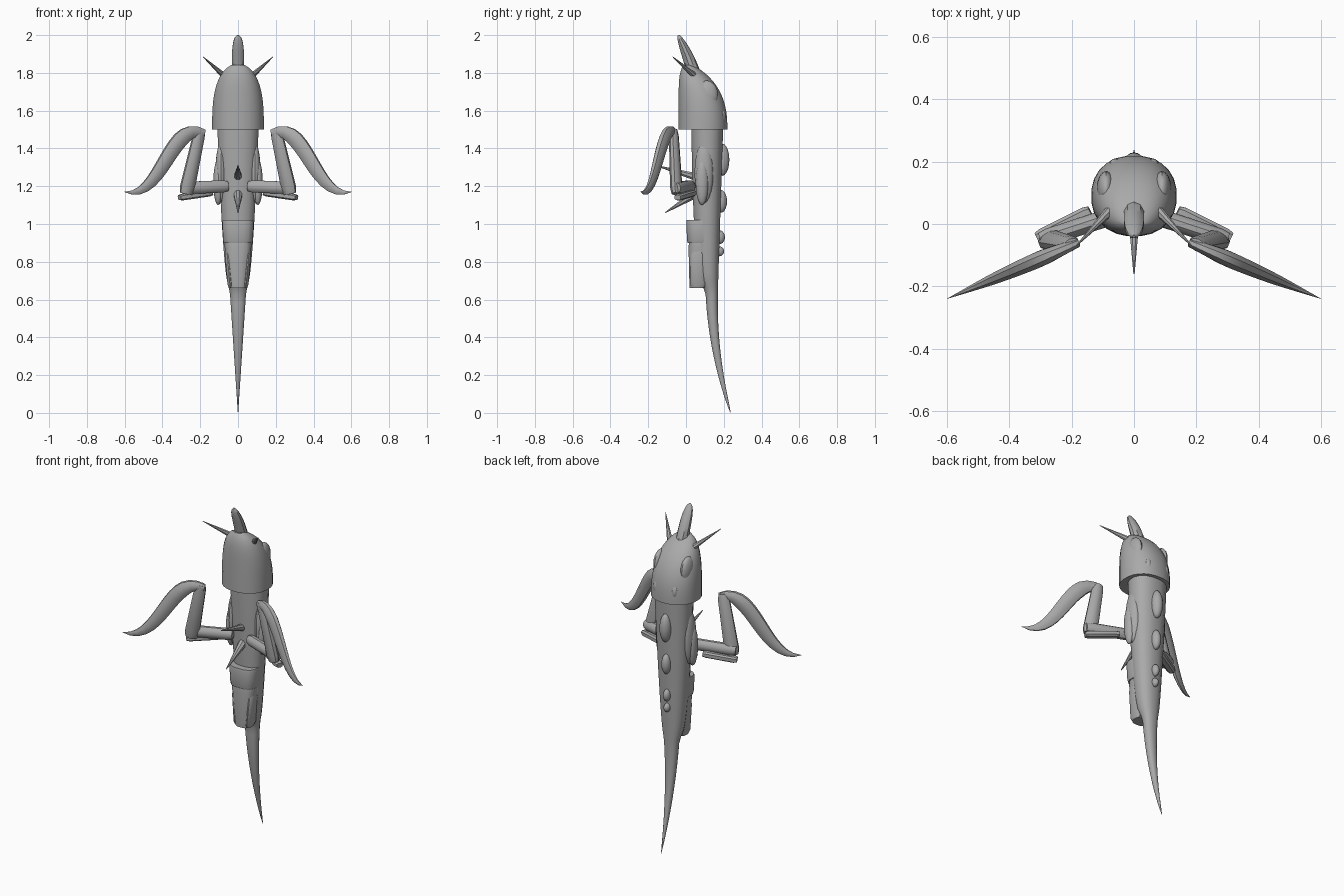
import bpy, bmesh, math
from mathutils import Vector, Matrix
from mathutils.geometry import interpolate_bezier

if "Cube" in bpy.data.objects:
    bpy.data.objects.remove(bpy.data.objects["Cube"], do_unlink=True)

colour = (0.4, 0.4, 0.4, 1)
grey = bpy.data.materials.new("plain grey")
grey.use_nodes = True
grey.diffuse_color = colour
grey.node_tree.nodes["Principled BSDF"].inputs["Base Color"].default_value = colour

parts = []
forward = Vector((0, 1, 0))
sideways = Vector((1, 0, 0))
arm_normal = Vector((.4, .9, 0)).normalized()


def finish(name, bm, mirror):
    bmesh.ops.recalc_face_normals(bm, faces=bm.faces)
    mesh = bpy.data.meshes.new(name)
    bm.to_mesh(mesh)
    bm.free()
    mesh.materials.append(grey)
    part = bpy.data.objects.new(name, mesh)
    bpy.context.collection.objects.link(part)
    if mirror:
        part.modifiers.new("mirror", 'MIRROR')
    parts.append(part)


def loft(name, sections, normal=forward, sides=16, power=2, level=False, mirror=False):
    """Skin sections of (centre, half width, half depth)."""
    bm = bmesh.new()
    rings = []
    for i, (centre, width, depth) in enumerate(sections):
        after = sections[min(i + 1, len(sections) - 1)][0]
        before = sections[max(i - 1, 0)][0]
        along = (after - before).normalized()
        across = sideways if level else normal.cross(along).normalized()
        outward = normal if level else along.cross(across)
        ring = []
        for k in range(sides):
            angle = math.tau * (k + .5) / sides
            c, s = math.cos(angle), math.sin(angle)
            c = math.copysign(abs(c) ** (2 / power), c)
            s = math.copysign(abs(s) ** (2 / power), s)
            ring.append(bm.verts.new(centre + across * width * c + outward * depth * s))
        rings.append(ring)
    for lower, upper in zip(rings, rings[1:]):
        for k in range(sides):
            j = (k + 1) % sides
            bm.faces.new((lower[k], lower[j], upper[j], upper[k]))
    bm.faces.new(rings[0])
    bm.faces.new(rings[-1])
    finish(name, bm, mirror)


def taper(name, start, end, width, depth, shrink=1.0, rounding=.8, **options):
    """Straight tapering bar with softened ends."""
    start, end = Vector(start), Vector(end)
    sections = []
    for t, soft in ((0, rounding), (.1, 1), (.9, 1), (1, rounding)):
        scale = (1 + (shrink - 1) * t) * soft
        sections.append((start.lerp(end, t), width * scale, depth * scale))
    loft(name, sections, **options)


def spike(name, start, end, radius, **options):
    taper(name, start, end, radius, radius, shrink=.1, rounding=1, sides=8, **options)


def curved(name, controls, size, **options):
    """Bezier sweep whose half width and depth come from a rule."""
    steps = 14
    points = interpolate_bezier(*[Vector(c) for c in controls], steps + 1)
    loft(name, [(p, *size(i / steps)) for i, p in enumerate(points)], **options)


def pod(name, centre, size, mirror=False):
    bm = bmesh.new()
    matrix = Matrix.Translation(centre) @ Matrix.Diagonal((*size, 1))
    bmesh.ops.create_uvsphere(bm, u_segments=16, v_segments=10, radius=1, matrix=matrix)
    finish(name, bm, mirror)


# Trunk widening above the waist, and tail curling backwards below it
waist, trunk_top = .66, 1.56


def rise(z):
    return (z - waist) / (trunk_top - waist)


def back(z):
    return .17 + .03 * rise(z)


def trunk_section(z):
    if z < waist:
        t = z / waist
        return Vector((0, .136 + .1 * (1 - t) ** 2, z)), .001 + .044 * t, .001 + .033 * t ** .7
    depth = .034 + .053 * rise(z) ** .4
    return Vector((0, back(z) - depth, z)), .045 + .068 * rise(z) ** .5, depth


loft("body_and_tail", [trunk_section(trunk_top * i / 40) for i in range(41)],
     power=2.3, level=True)


# Domed head, straight in front and sloping at the rear
def head_section(t):
    front = .03 * t ** 8 - .04
    rear = .22 * (1 - t ** 2.5) ** .7
    centre = Vector((0, (front + rear) / 2, 1.5 + .35 * t))
    return centre, .138 * (1 - t ** 3) ** .5, (rear - front) / 2


loft("head", [head_section(.98 * i / 20) for i in range(21)], sides=24, power=2.2, level=True)
pod("head_rear_bump", (.06, .19, 1.57), (.02, .02, .04), mirror=True)
pod("brow_ridge", (.09, .11, 1.68), (.03, .06, .08), mirror=True)

# Blunt crest and paired antennae
curved("crest_horn", [(0, .04, 1.8), (0, .01, 1.9), (0, -.02, 1.95), (0, -.04, 2)],
       lambda t: (.034 * (1.02 - t ** 3) ** .5, .036 * (1.02 - t) ** .5), sides=10)
spike("antenna", (.08, .04, 1.79), (.185, -.07, 1.885), .016, mirror=True)

# Belly belt, tapering lower block and its side covers
taper("belt", (0, .075, 1.02), (0, .075, .9), .085, .075, .93, .96, power=3, level=True)
taper("hip_block", (0, .08, .9), (0, .06, waist), .074, .068, .62, .96, power=3, level=True)
taper("hip_cover", (.056, .07, .86), (.038, .063, waist), .016, .043, rounding=.7,
      level=True, mirror=True)

# Belly spikes
spike("upper_belly_spike", (0, .05, 1.25), (0, -.16, 1.31), .022, normal=sideways)
spike("lower_belly_spike", (0, .05, 1.16), (0, -.11, 1.06), .025, normal=sideways)

# Flank muscles and arm sockets
pod("flank_plate", (.09, .095, 1.27), (.03, .05, .16), mirror=True)
pod("arm_socket", (.105, .085, 1.22), (.026, .034, .12), mirror=True)

# Spine bumps shrinking towards the tail
for i, (z, height) in enumerate([(1.34, .085), (1.12, .06), (.93, .036), (.855, .026)]):
    pod(f"spine_bump_{i + 1}", (0, back(z), z), (.012 + height / 4, .02 + height / 5, height))

# Folding arms ending in sickle blades
arm = dict(normal=arm_normal, mirror=True)
taper("upper_arm", (.055, .03, 1.2), (.3, -.05, 1.19), .034, .028, sides=10, **arm)
taper("elbow_plate", (.14, .04, 1.165), (.31, -.045, 1.14), .018, .024, sides=8, power=3, **arm)
taper("forearm", (.275, -.05, 1.16), (.2, -.066, 1.5), .043, .032, .75, sides=10, **arm)


def blade_size(t):
    scale = min(1, .5 + 2 * t) * (1.02 - t ** 4)
    return .044 * scale, .03 * scale * (1 - t / 3)


curved("sickle_blade", [(.18, -.06, 1.48), (.36, -.137, 1.56), (.4, -.154, 1.12), (.6, -.24, 1.17)],
       blade_size, sides=8, **arm)

# Smooth shading with crisp edges
bpy.ops.object.select_all(action='DESELECT')
for part in parts:
    part.select_set(True)
bpy.context.view_layer.objects.active = parts[0]
bpy.ops.object.shade_smooth_by_angle(angle=math.radians(35))
